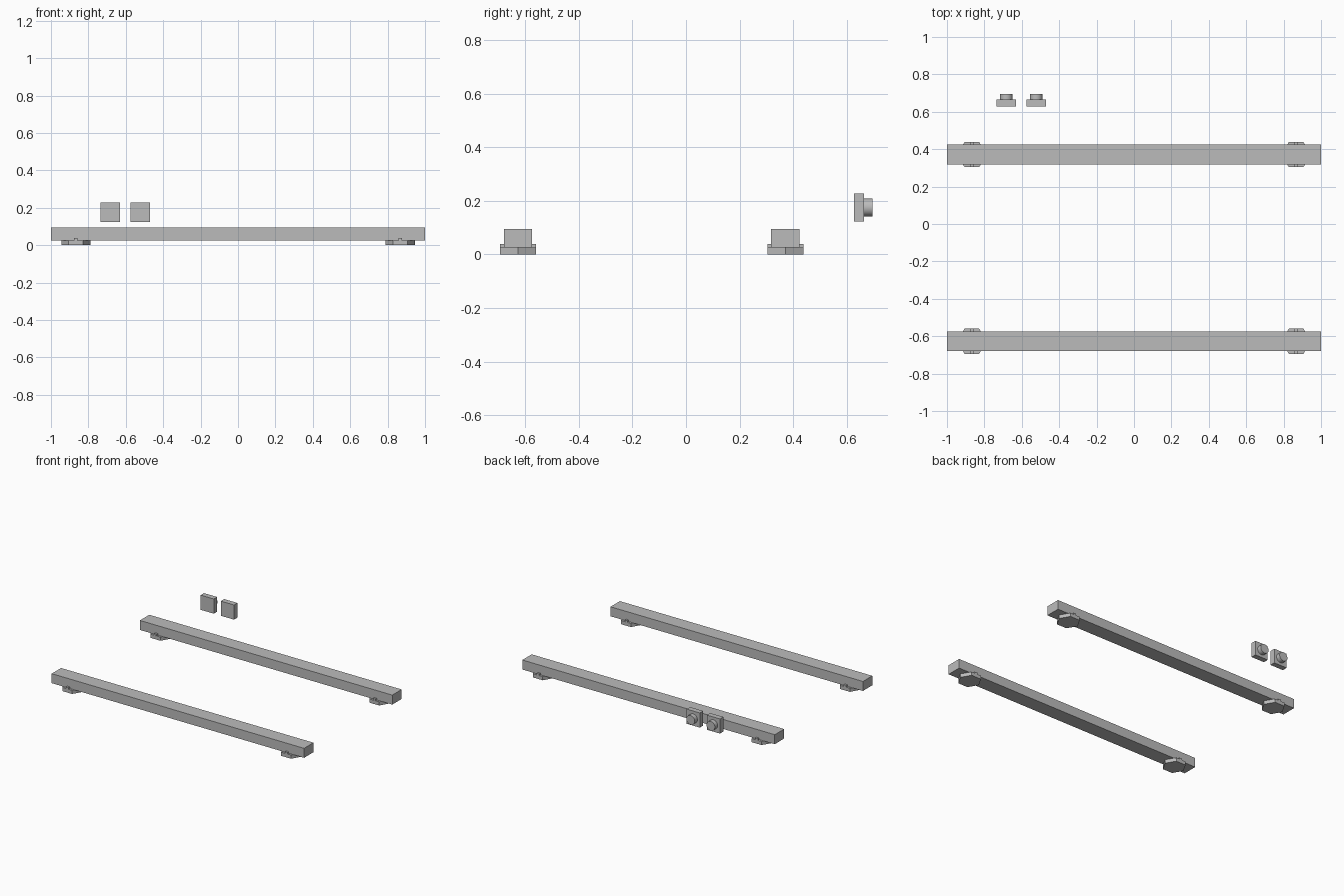
import bpy, math

if "Cube" in bpy.data.objects:
    bpy.data.objects.remove(bpy.data.objects["Cube"])

grey = bpy.data.materials.new("light_grey")
grey.diffuse_color = (0.5, 0.5, 0.5, 1)
grey.use_nodes = True
grey.node_tree.nodes["Principled BSDF"].inputs["Base Color"].default_value = grey.diffuse_color


def finish(name):
    o = bpy.context.object
    o.name = name
    o.data.materials.append(grey)
    return o


def box(name, x0, x1, y0, y1, z0, z1):
    bpy.ops.mesh.primitive_cube_add(size=1, location=((x0 + x1) / 2, (y0 + y1) / 2, (z0 + z1) / 2))
    bpy.context.object.scale = (x1 - x0, y1 - y0, z1 - z0)
    bpy.ops.object.transform_apply(location=False, rotation=False, scale=True)
    return finish(name)


def cylinder(name, sides, r, depth, loc, rot=(0, 0, 0)):
    bpy.ops.mesh.primitive_cylinder_add(vertices=sides, radius=r, depth=depth, location=loc, rotation=rot)
    return finish(name)


# Two long rails on hexagonal feet
for side, y in (("front", -0.627), ("back", 0.371)):
    box(side + "_rail", -1, 1, y - 0.053, y + 0.053, 0.026, 0.094)
    for end, x in (("left", -0.867), ("right", 0.867)):
        cylinder(f"{side}_{end}_foot", 6, 0.078, 0.026, (x, y, 0.013), (0, 0, math.pi / 2))
        # Small cross pin showing on both sides of the rail
        box(f"{side}_{end}_pin", x - 0.01, x + 0.01, y - 0.067, y + 0.067, 0.024, 0.038)

# Two square plates with round knobs facing backwards
for n, x in enumerate((-0.683, -0.523)):
    box(f"plate_{n + 1}", x - 0.052, x + 0.052, 0.627, 0.665, 0.123, 0.228)
    cylinder(f"knob_{n + 1}", 32, 0.033, 0.034, (x, 0.679, 0.175), (math.pi / 2, 0, 0))
    bpy.ops.object.shade_smooth_by_angle(angle=math.radians(40))
